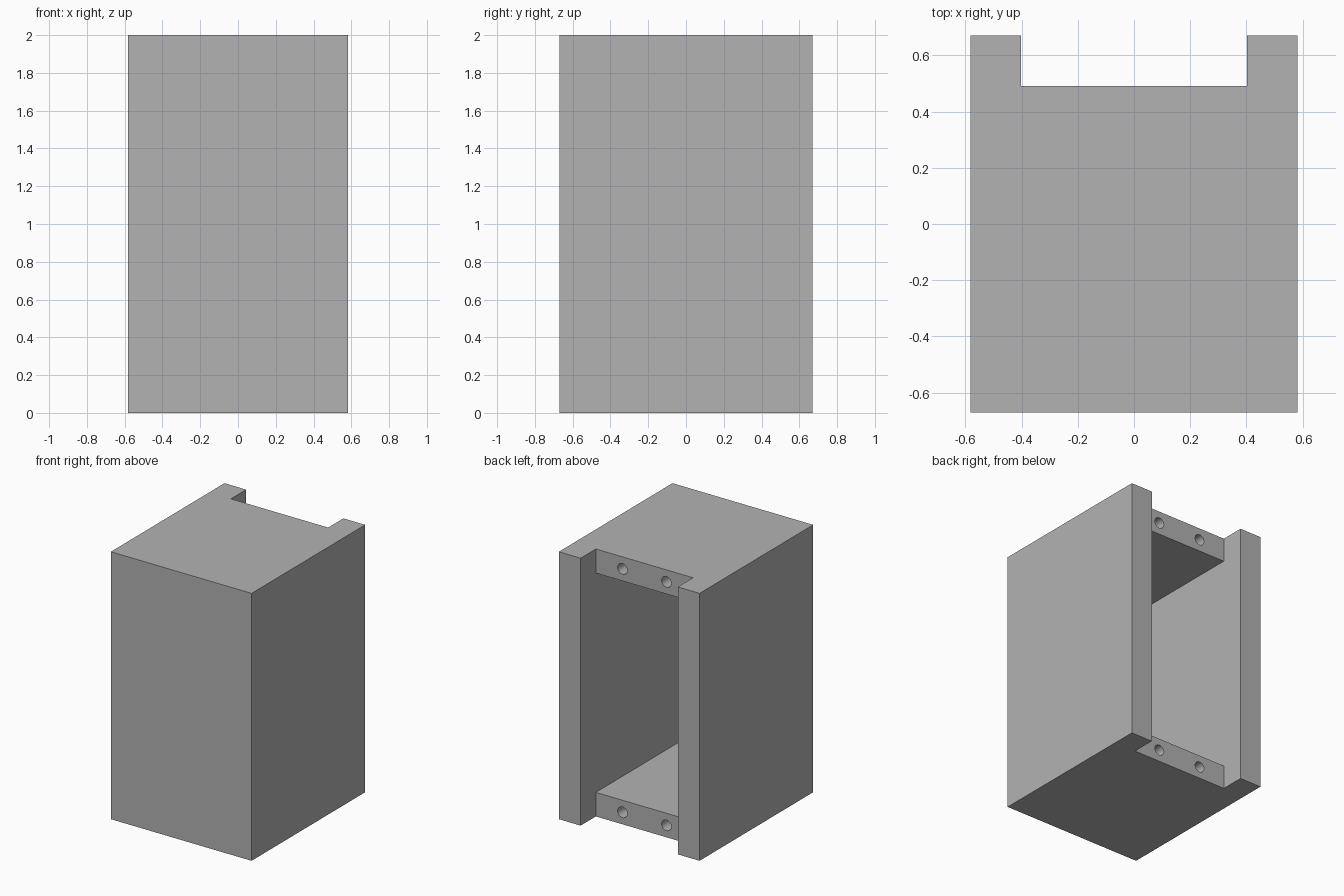
import bpy
import bmesh
from math import radians

if "Cube" in bpy.data.objects:
    bpy.data.objects.remove(bpy.data.objects["Cube"], do_unlink=True)

HALF_W, HALF_D, HEIGHT = 0.582, 0.671, 2.0
WALL = 0.18
INNER = HALF_W - WALL      # half width of the opening
BACK = HALF_D - WALL       # rear edge of the floor and roof
HOLE_X, HOLE_R, HOLE_DEPTH = 0.182, 0.04, 0.18

# Colour
grey = bpy.data.materials.new("plain grey")
grey.use_nodes = True
COLOUR = (0.448, 0.448, 0.448, 1)
grey.diffuse_color = COLOUR
grey.node_tree.nodes["Principled BSDF"].inputs["Base Color"].default_value = COLOUR


def extrude_side_profile(name, points, half_width):
    """Extrude a (y, z) outline along x, centred on x = 0."""
    bm = bmesh.new()
    face = bm.faces.new([bm.verts.new((-half_width, y, z)) for y, z in points])
    ext = bmesh.ops.extrude_face_region(bm, geom=[face])
    moved = [v for v in ext["geom"] if isinstance(v, bmesh.types.BMVert)]
    bmesh.ops.translate(bm, verts=moved, vec=(2 * half_width, 0, 0))
    bmesh.ops.recalc_face_normals(bm, faces=bm.faces)
    mesh = bpy.data.meshes.new(name)
    bm.to_mesh(mesh)
    bm.free()
    mesh.materials.append(grey)
    obj = bpy.data.objects.new(name, mesh)
    bpy.context.collection.objects.link(obj)
    return obj


def cut(target, cutter):
    """Subtract the cutter from the target, then remove it."""
    cutter.hide_render = True
    mod = target.modifiers.new("cut", "BOOLEAN")
    mod.operation = "DIFFERENCE"
    mod.solver = "EXACT"
    mod.object = cutter
    bpy.ops.object.select_all(action="DESELECT")
    target.select_set(True)
    bpy.context.view_layer.objects.active = target
    bpy.ops.object.modifier_apply(modifier=mod.name)
    bpy.data.objects.remove(cutter, do_unlink=True)


# Solid cabinet block
cabinet = extrude_side_profile("cabinet_body", [
    (-HALF_D, 0), (HALF_D, 0), (HALF_D, HEIGHT), (-HALF_D, HEIGHT)], HALF_W)

# Hollow interior, widening at the back into a full-height recess
over = 0.1
cut(cabinet, extrude_side_profile("cavity_cutter", [
    (-BACK, WALL), (BACK, WALL), (BACK, -over), (HALF_D + over, -over),
    (HALF_D + over, HEIGHT + over), (BACK, HEIGHT + over),
    (BACK, HEIGHT - WALL), (-BACK, HEIGHT - WALL)], INNER))

# Screw holes in the rear edges of the floor and roof
for z in (WALL / 2, HEIGHT - WALL / 2):
    for x in (-HOLE_X, HOLE_X):
        bpy.ops.mesh.primitive_cylinder_add(
            vertices=32, radius=HOLE_R, depth=2 * HOLE_DEPTH,
            location=(x, BACK, z), rotation=(radians(90), 0, 0))
        hole = bpy.context.object
        hole.name = "hole_cutter"
        hole.data.materials.append(grey)
        cut(cabinet, hole)

bpy.ops.object.shade_smooth_by_angle(angle=radians(30))
